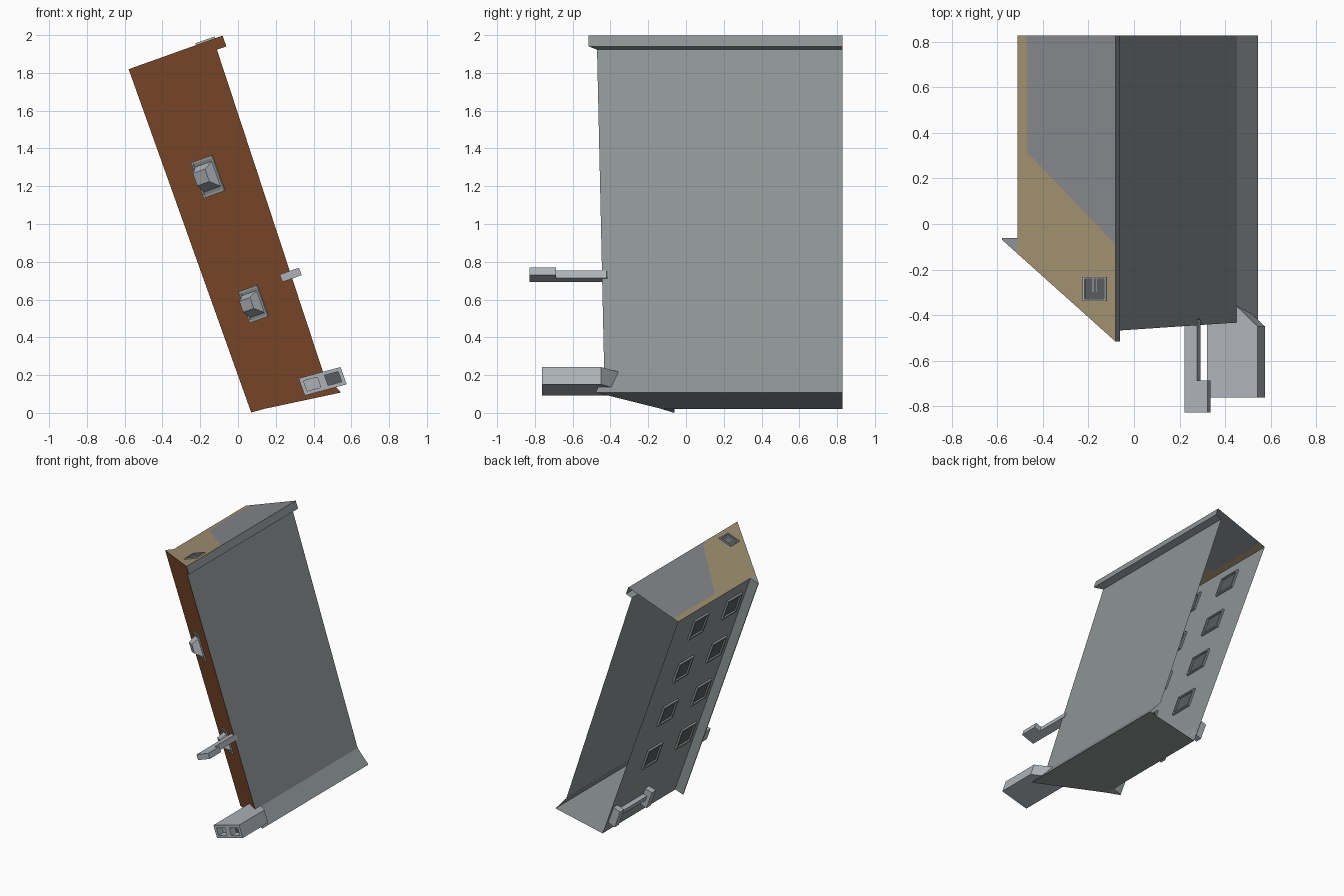
import bpy, bmesh, math
from mathutils import Vector as V

if "Cube" in bpy.data.objects:
    bpy.data.objects.remove(bpy.data.objects["Cube"])

# leaning local frame: u across, v depth, w up the tower
TILT = math.radians(19.65)
C, S = math.cos(TILT), math.sin(TILT)
def world(p):
    u, v, w = p
    return (0.07 + C*u - S*w, v, 0.002 + S*u + C*w)

def mat(name, *rgb):
    m = bpy.data.materials.new(name)
    m.diffuse_color = (*rgb, 1)
    m.use_nodes = True
    m.node_tree.nodes["Principled BSDF"].inputs["Base Color"].default_value = m.diffuse_color
    return m
BROWN = mat("brown_front", 0.27, 0.085, 0.03)
WALL = mat("wall_grey", 0.27, 0.30, 0.30)
ROOF = mat("roof_grey", 0.23, 0.24, 0.26)
TAN = mat("tan_roof", 0.35, 0.28, 0.16)
PIPE = mat("light_grey", 0.42, 0.45, 0.48)
DARK = mat("dark_panel", 0.10, 0.11, 0.115)

def mesh(name, polys, mats, idx=None, closed=False):
    bm = bmesh.new()
    for i, poly in enumerate(polys):
        f = bm.faces.new([bm.verts.new(world(p)) for p in poly])
        f.material_index = idx[i] if idx else 0
    bmesh.ops.remove_doubles(bm, verts=bm.verts[:], dist=1e-5)
    if closed:
        bmesh.ops.recalc_face_normals(bm, faces=bm.faces[:])
    me = bpy.data.meshes.new(name)
    bm.to_mesh(me)
    bm.free()
    for m in mats:
        me.materials.append(m)
    ob = bpy.data.objects.new(name, me)
    bpy.context.collection.objects.link(ob)
    return ob

def rect(c, a, b, n, ha, hb, d):
    """Rectangle of half sizes ha, hb around c, pushed out by d."""
    return [c + a*x*ha + b*y*hb + n*d for x, y in ((-1, -1), (1, -1), (1, 1), (-1, 1))]

def bridge(r, s):
    return [[r[i], r[(i+1) % 4], s[(i+1) % 4], s[i]] for i in range(4)]

def frame(name, c, a, b, n, ha, hb, t, front, depth, mats):
    """Raised frame with a recessed panel; depth is measured from the wall."""
    base, rim = rect(c, a, b, n, ha, hb, 0), rect(c, a, b, n, ha, hb, front)
    inner = rect(c, a, b, n, ha-t, hb-t, front)
    back = rect(c, a, b, n, ha-t, hb-t, depth)
    polys = bridge(base, rim) + bridge(rim, inner) + bridge(inner, back) + [back]
    return mesh(name, polys, mats, [0]*12 + [1])

def prism(name, plan, w0, w1, m, slope=0.0, skip=()):
    """Plan outline in u, v raised between two heights."""
    low = [(u, v, w0 - slope*(u - plan[0][0])) for u, v in plan]
    top = [(u, v, w1 - slope*(u - plan[0][0])) for u, v in plan]
    n = len(plan)
    polys = [low[::-1], top] + [[low[i], low[(i+1) % n], top[(i+1) % n], top[i]]
                                for i in range(n) if i not in skip]
    return mesh(name, polys, [m], closed=True)

BACK, TOP, LEFT = 0.828, 1.93, 0.072
def front_v(u):                       # the front wall runs diagonally
    return -0.07 - 0.844*u

# front wall, with lip at the top and flare at the foot
profile = [(0, 0), (LEFT, -0.005), (0.483, -0.06), (0.43, 0.07),
           (0.475, 1.87), (0.528, 1.87), (0.528, TOP), (0, TOP)]
mesh("front_wall", [[(u, front_v(u), w) for u, w in profile]], [BROWN])

# floor, flare, right wall and lip: the profile swept to the open back
shell = [[(u, front_v(u), w), (u, BACK, w), (x, BACK, y), (x, front_v(x), y)][::-1]
         for (u, w), (x, y) in zip(profile[1:6], profile[2:7])]
mesh("floor_and_right_wall", shell, [WALL])
mesh("left_wall", [[(LEFT, BACK, -0.005), (LEFT, front_v(LEFT), -0.005),
                    (LEFT, front_v(LEFT), TOP), (LEFT, BACK, TOP)]], [WALL])

# overhanging strip at the left end of the front wall
mesh("corner_strip", [
    [(0, -0.062, 0), (0, -0.062, TOP), (LEFT, -0.062, TOP), (LEFT, -0.062, 0)],
    [(0, -0.062, TOP), (0, -0.07, TOP), (LEFT, front_v(LEFT), TOP), (LEFT, -0.062, TOP)],
    [(0, -0.062, 0), (LEFT, -0.062, 0), (LEFT, front_v(LEFT), 0), (0, -0.07, 0)],
    [(0, -0.062, 0), (0, -0.07, 0), (0, -0.07, TOP), (0, -0.062, TOP)]], [WALL])

# roof with tan front part and tan edge strip
R = 0.528
def flat(pts):
    return [(u, v, TOP) for u, v in pts]
mesh("roof", [flat([(LEFT, front_v(LEFT)), (R, front_v(R)), (R, -0.09), (0.115, 0.317), (LEFT, 0.36)]),
              flat([(LEFT, 0.36), (0.115, 0.317), (0.115, BACK), (LEFT, BACK)]),
              flat([(0.115, 0.317), (R, -0.09), (R, BACK), (0.115, BACK)])],
     [TAN, ROOF], [0, 0, 1])

# roof hatch
U, D, W = V((1, 0, 0)), V((0, 1, 0)), V((0, 0, 1))
frame("roof_hatch", V((0.433, -0.285, TOP)), U, D, W, 0.054, 0.053, 0.009, 0.01, 0.003, [PIPE, DARK])
for k in (-1, 1):
    mesh("hatch_slat", [rect(V((0.433 + k*0.008, -0.27, TOP)), U, D, W, 0.002, 0.028, 0.006)], [PIPE])

# left wall windows, framed outside and inside
for row in range(4):
    for col in range(2):
        c = V((LEFT, 0.495 - 0.41*col, 0.56 + 0.395*row))
        for n, a in ((-U, -D), (U, D)):
            frame("side_window", c, a, W, n, 0.088, 0.085, 0.014, 0.014, 0.003, [WALL, DARK])

# front wall windows with tapered bays
T = V((1, -0.844, 0)).normalized()
N = V((-0.844, -1, 0)).normalized()
for w, k in ((1.253, 1.0), (0.537, 0.88)):
    c = V((0.207, front_v(0.207), w))
    frame("front_window", c, T, W, N, 0.076*k, 0.1*k, 0.012, 0.008, 0.004, [PIPE, WALL])
    base = rect(c, T, W, N, 0.06*k, 0.07*k, 0.004)
    tip = rect(c + W*0.008, T, W, N, 0.045*k, 0.035*k, 0.06)
    mesh("window_bay", bridge(base, tip) + [tip], [PIPE])

# upper bracket: arm and head
prism("bracket", [(0.388, -0.828), (0.496, -0.828), (0.496, -0.688), (0.448, -0.688),
                  (0.448, -0.42), (0.388, -0.38)], 0.595, 0.637, PIPE)

# lower duct with two openings in its front
K = 0.08
prism("duct", [(0.297, -0.762), (0.526, -0.762), (0.526, -0.45), (0.43, -0.36), (0.297, -0.32)],
      -0.011, 0.086, PIPE, K, skip=(0,))
A = V((1, 0, -K))
for i, m in enumerate((PIPE, DARK)):
    u = 0.297 + 0.229*(0.25 + 0.5*i)
    c = V((u, -0.762, 0.0375 - K*(u - 0.297)))
    frame("duct_opening", c, A, W, -D, 0.05725, 0.0485, 0.02, 0, -0.06, [PIPE, m])

# rail at the foot of the left wall: two posts and a bar
def slab(name, v0, v1, w0, w1, u0):
    prism(name, [(u0, v0), (LEFT, v0), (LEFT, v1), (u0, v1)], w0, w1, PIPE)
for v in (0.36, 0.75):
    slab("rail_post", v, v + 0.05, 0.08, 0.22, 0.012)
slab("rail_bar", 0.41, 0.75, 0.13, 0.17, 0.04)
